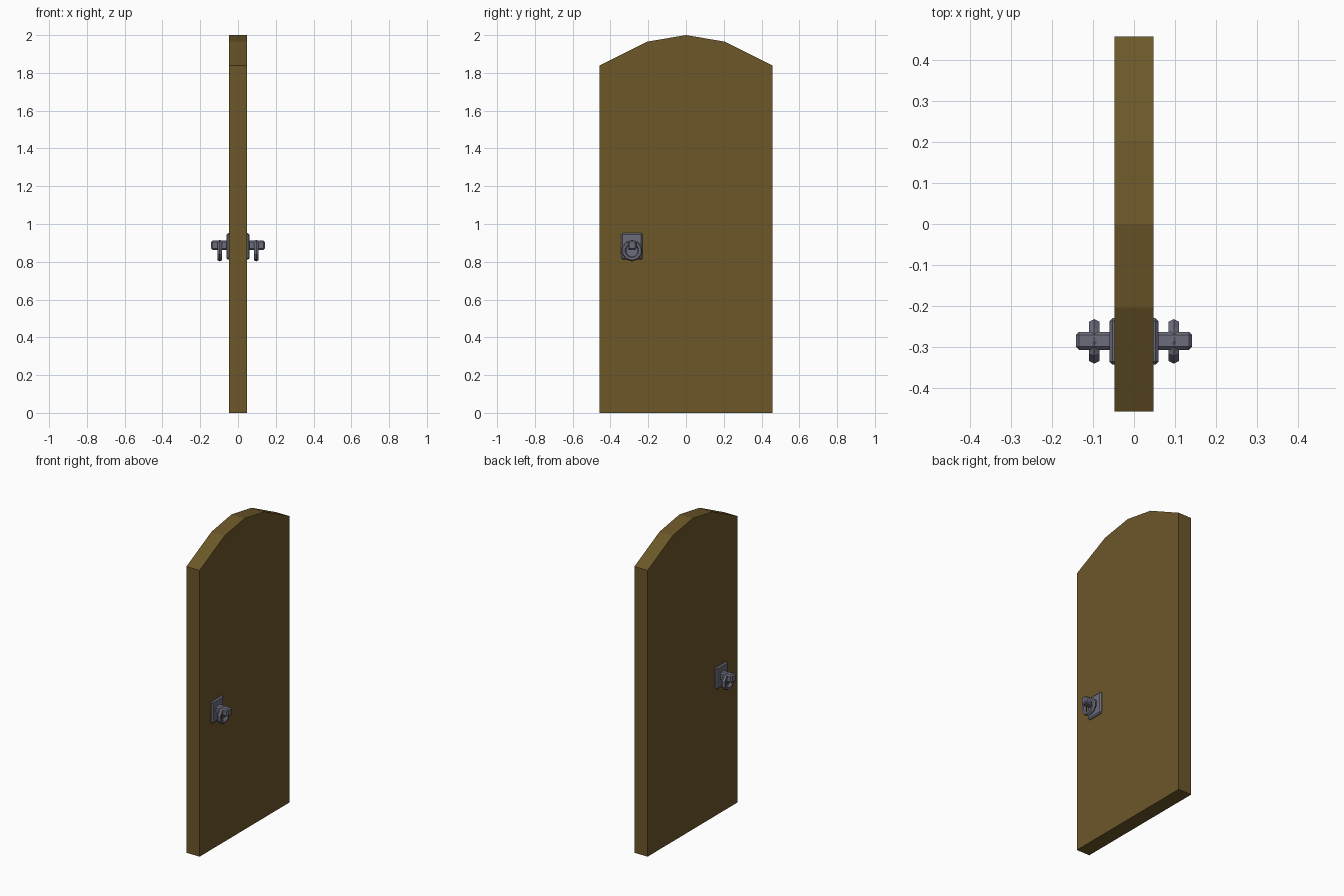
import bpy, bmesh, math
from mathutils import Matrix

if "Cube" in bpy.data.objects:
    bpy.data.objects.remove(bpy.data.objects["Cube"])


def material(name, color):
    m = bpy.data.materials.new(name)
    m.diffuse_color = (*color, 1)
    m.use_nodes = True
    m.node_tree.nodes["Principled BSDF"].inputs["Base Color"].default_value = m.diffuse_color
    return m


wood = material("wood", (0.15, 0.095, 0.022))
iron = material("iron", (0.15, 0.15, 0.2))


def make(name, bm, mat):
    bmesh.ops.recalc_face_normals(bm, faces=bm.faces)
    me = bpy.data.meshes.new(name)
    bm.to_mesh(me)
    bm.free()
    me.materials.append(mat)
    ob = bpy.data.objects.new(name, me)
    bpy.context.collection.objects.link(ob)
    return ob


def box(name, x0, x1, y0, y1, z0, z1, bevel):
    bm = bmesh.new()
    center = ((x0 + x1) / 2, (y0 + y1) / 2, (z0 + z1) / 2)
    size = Matrix.Diagonal((x1 - x0, y1 - y0, z1 - z0, 1))
    bmesh.ops.create_cube(bm, size=1, matrix=Matrix.Translation(center) @ size)
    bmesh.ops.bevel(bm, geom=bm.edges[:], offset=bevel, segments=1, affect='EDGES')
    return make(name, bm, iron)


# Arched door slab, extruded through its thickness
T = 0.047
profile = [(-0.457, 0), (0.457, 0), (0.457, 1.84), (0.203, 1.966),
           (0, 2), (-0.203, 1.966), (-0.457, 1.84)]
bm = bmesh.new()
face = bm.faces.new([bm.verts.new((-T, y, z)) for y, z in profile])
ext = bmesh.ops.extrude_face_region(bm, geom=[face], use_keep_orig=True)
verts = [v for v in ext["geom"] if isinstance(v, bmesh.types.BMVert)]
bmesh.ops.translate(bm, verts=verts, vec=(2 * T, 0, 0))
make("door_slab", bm, wood)


# Ring pull: low-poly torus around the x axis
def ring(name, cx, cy, cz, major, minor, nu=10, nv=6):
    bm = bmesh.new()
    grid = []
    for i in range(nu):
        a = 2 * math.pi * i / nu - math.pi / 2
        row = []
        for j in range(nv):
            b = 2 * math.pi * j / nv
            r = major + minor * math.cos(b)
            row.append(bm.verts.new((cx + minor * 1.1 * math.sin(b),
                                     cy + r * math.cos(a), cz + r * math.sin(a))))
        grid.append(row)
    for i in range(nu):
        for j in range(nv):
            k, l = (i + 1) % nu, (j + 1) % nv
            bm.faces.new((grid[i][j], grid[k][j], grid[k][l], grid[i][l]))
    return make(name, bm, iron)


# Hardware on one face, mirrored to the other
hardware = [
    box("lock_plate", 0.035, 0.06, -0.343, -0.229, 0.811, 0.953, 0.008),
    box("ring_post", 0.05, 0.142, -0.307, -0.263, 0.862, 0.912, 0.008),
    ring("pull_ring", 0.097, -0.286, 0.859, 0.044, 0.013),
]
for ob in hardware:
    ob.modifiers.new("both_sides", 'MIRROR').use_mirror_merge = False
